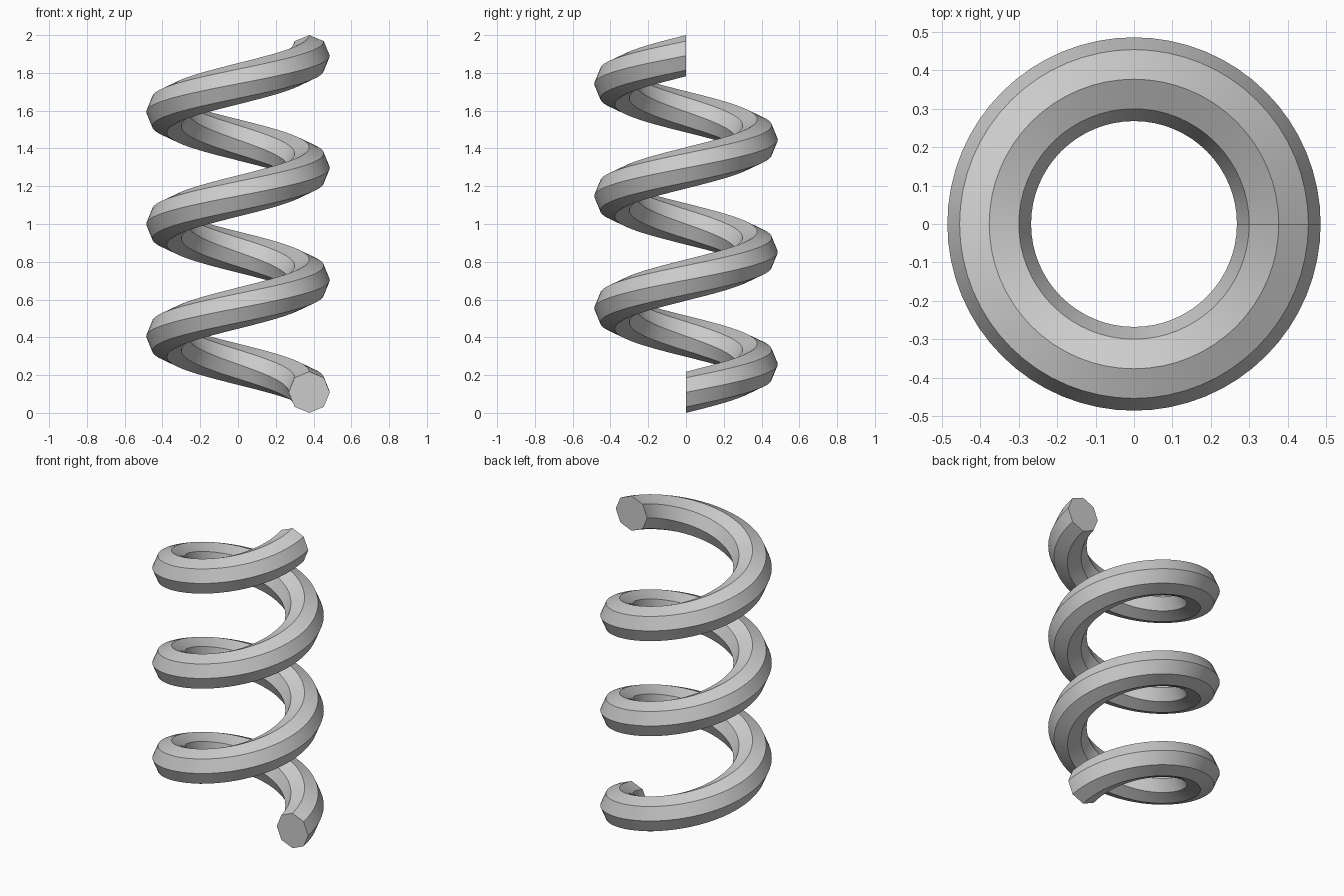
import bpy
import bmesh
from math import cos, sin, tau

cube = bpy.data.objects.get("Cube")
if cube:
    bpy.data.objects.remove(cube, do_unlink=True)

COIL_RADIUS = 0.377
WIRE_RADIUS = 0.109
TURNS = 3
STEPS = 64      # segments per turn
SIDES = 8       # sides of the wire section
PITCH = (2 - 2 * WIRE_RADIUS) / TURNS

# Plain grey
grey = bpy.data.materials.new("grey")
grey.use_nodes = True
colour = (0.6, 0.6, 0.6, 1)
grey.diffuse_color = colour
grey.node_tree.nodes["Principled BSDF"].inputs["Base Color"].default_value = colour


def section_ring(bm, turn):
    """Upright octagon in the radial plane, lifted along the helix."""
    a = turn * tau
    ring = []
    for i in range(SIDES):
        b = i * tau / SIDES
        r = COIL_RADIUS + WIRE_RADIUS * cos(b)
        z = WIRE_RADIUS + turn * PITCH + WIRE_RADIUS * sin(b)
        ring.append(bm.verts.new((r * cos(a), r * sin(a), z)))
    return ring


# Coil: rings bridged along the helix, with flat end caps
bm = bmesh.new()
rings = [section_ring(bm, s / STEPS) for s in range(TURNS * STEPS + 1)]
for lower, upper in zip(rings, rings[1:]):
    for i in range(SIDES):
        j = (i + 1) % SIDES
        bm.faces.new((lower[i], upper[i], upper[j], lower[j]))
bm.faces.new(rings[0])
bm.faces.new(rings[-1][::-1])
bmesh.ops.recalc_face_normals(bm, faces=bm.faces)

mesh = bpy.data.meshes.new("spring_coil")
bm.to_mesh(mesh)
bm.free()
mesh.materials.append(grey)
coil = bpy.data.objects.new("spring_coil", mesh)
bpy.context.collection.objects.link(coil)

# Smooth along the wire, crisp ridges between its sides
bpy.ops.object.select_all(action="DESELECT")
coil.select_set(True)
bpy.context.view_layer.objects.active = coil
bpy.ops.object.shade_smooth_by_angle(angle=0.5)
